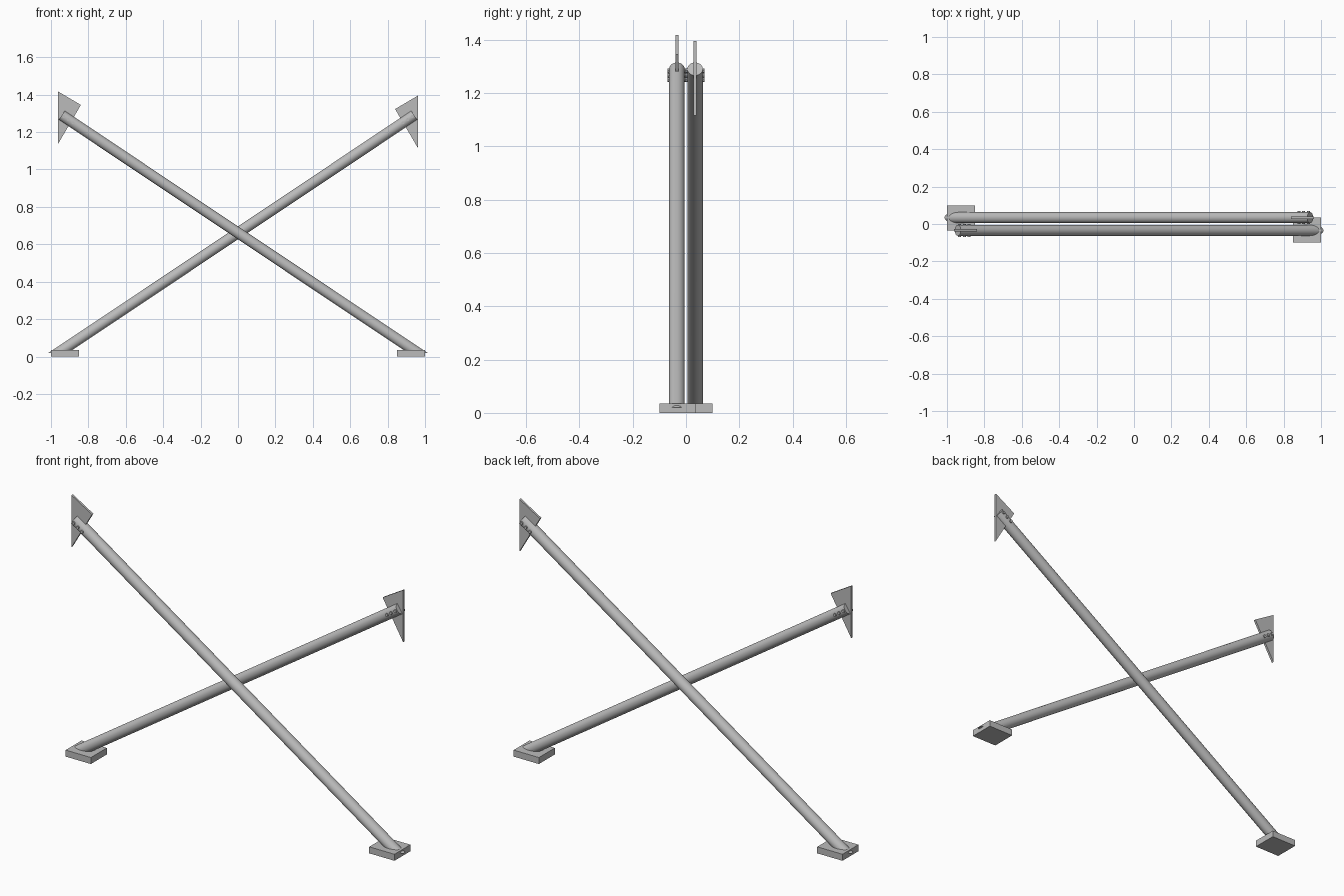
import bpy
import bmesh
from math import pi
from mathutils import Matrix, Vector

cube = bpy.data.objects.get("Cube")
if cube:
    bpy.data.objects.remove(cube, do_unlink=True)

steel = bpy.data.materials.new("grey steel")
steel.use_nodes = True
GREY = (0.5, 0.5, 0.5, 1.0)
steel.diffuse_color = GREY
steel.node_tree.nodes["Principled BSDF"].inputs["Base Color"].default_value = GREY

ROD_RADIUS = 0.029
BASE_HEIGHT = 0.035
PLATE_THICKNESS = 0.012


def finish(name, bm, smooth=False):
    bmesh.ops.recalc_face_normals(bm, faces=bm.faces)
    mesh = bpy.data.meshes.new(name)
    bm.to_mesh(mesh)
    bm.free()
    mesh.materials.append(steel)
    obj = bpy.data.objects.new(name, mesh)
    bpy.context.collection.objects.link(obj)
    if smooth:
        bpy.ops.object.select_all(action="DESELECT")
        obj.select_set(True)
        bpy.context.view_layer.objects.active = obj
        bpy.ops.object.shade_smooth_by_angle(angle=pi / 6)
    return obj


def add_cylinder(bm, start, end, radius, sides):
    axis = end - start
    turn = axis.to_track_quat("Z", "Y").to_matrix().to_4x4()
    bmesh.ops.create_cone(bm, cap_ends=True, segments=sides, radius1=radius,
                          radius2=radius, depth=axis.length,
                          matrix=Matrix.Translation((start + end) / 2) @ turn)


def build_brace(label, side, plate_drop):
    """One diagonal brace: its foot is at +x * side, its top at -x * side."""
    y = -0.034 * side
    top = Vector((-0.942 * side, y, 1.29))
    foot = Vector((0.938 * side, y, BASE_HEIGHT))
    along = (foot - top).normalized()

    # Round rod, trimmed level inside its foot block
    bm = bmesh.new()
    add_cylinder(bm, top, foot + along * 0.1, ROD_RADIUS, 32)
    bmesh.ops.bisect_plane(bm, geom=bm.verts[:] + bm.edges[:] + bm.faces[:],
                           plane_co=(0, 0, 0.02), plane_no=(0, 0, -1),
                           clear_outer=True)
    bmesh.ops.holes_fill(bm, edges=[e for e in bm.edges if e.is_boundary])
    finish(label + "_rod", bm, smooth=True)

    # Square foot block
    bm = bmesh.new()
    bmesh.ops.create_cube(bm, size=1, matrix=Matrix.Translation(
        (0.925 * side, -0.0325 * side, BASE_HEIGHT / 2))
        @ Matrix.Diagonal((0.15, 0.135, BASE_HEIGHT, 1)))
    finish(label + "_foot_block", bm)

    # Triangular gusset plate let into the rod end, long edge upright
    bm = bmesh.new()
    outline = [(-0.962, 1.417), (-0.84, 1.345), (-0.962, 1.137)]
    face = bm.faces.new([bm.verts.new((x * side, y - PLATE_THICKNESS / 2, z - plate_drop))
                         for x, z in outline])
    grown = bmesh.ops.extrude_face_region(bm, geom=[face])["geom"]
    bmesh.ops.translate(bm, vec=(0, PLATE_THICKNESS, 0),
                        verts=[v for v in grown if isinstance(v, bmesh.types.BMVert)])
    finish(label + "_gusset_plate", bm)

    # Three bolts through rod and plate
    bm = bmesh.new()
    reach = Vector((0, 0.035, 0))
    for i in range(3):
        centre = top + along * (0.012 + 0.03 * i)
        add_cylinder(bm, centre - reach, centre + reach, 0.008, 12)
    finish(label + "_bolts", bm, smooth=True)


build_brace("front", 1, 0.0)
build_brace("back", -1, 0.022)
